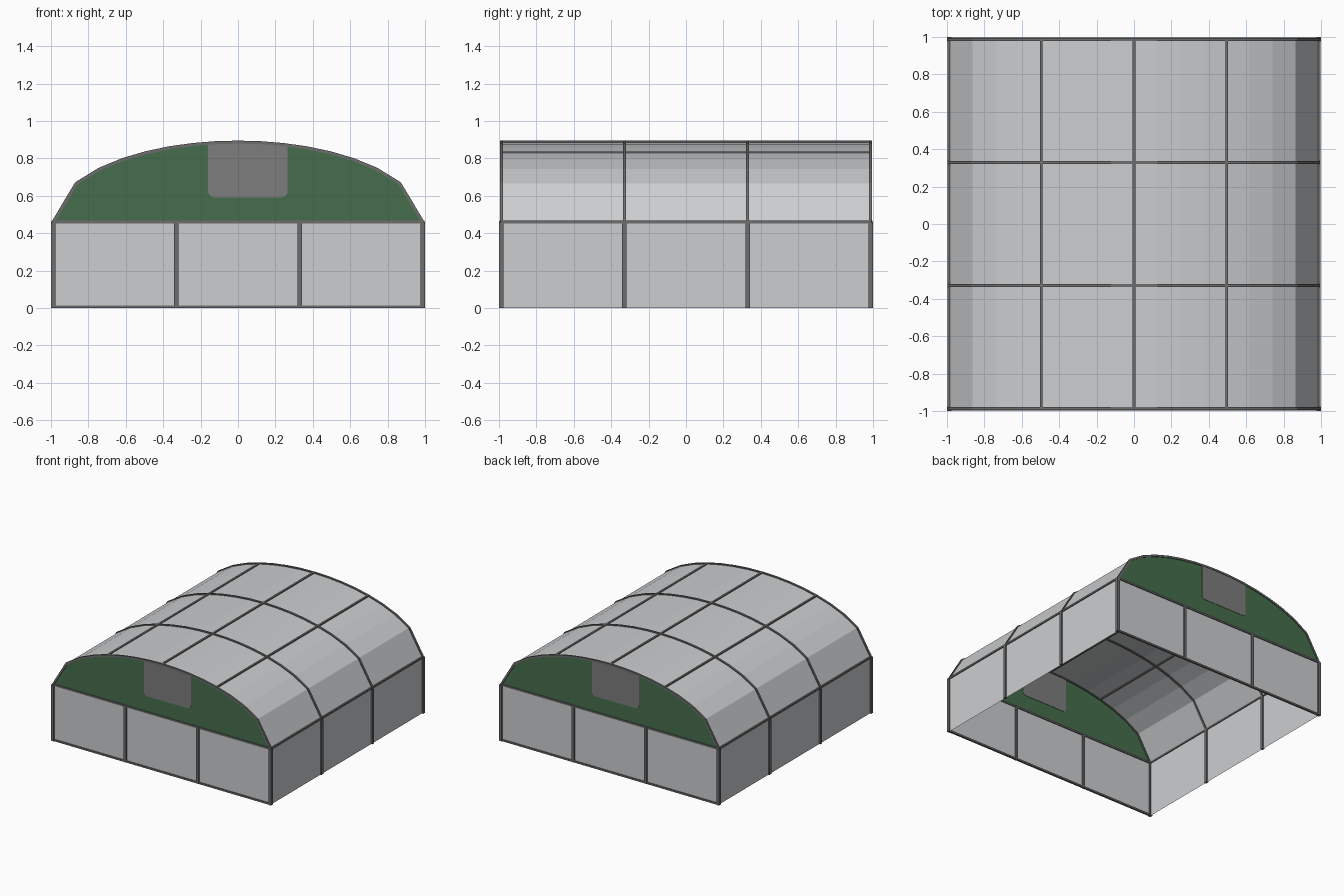
import bpy, bmesh, math

if "Cube" in bpy.data.objects:
    bpy.data.objects.remove(bpy.data.objects["Cube"])

A, H, RISE, N = 0.988, 0.46, 0.427, 16   # half width, eave height, roof rise, segments


def material(name, rgb):
    m = bpy.data.materials.new(name)
    m.diffuse_color = (*rgb, 1)
    m.use_nodes = True
    m.node_tree.nodes["Principled BSDF"].inputs["Base Color"].default_value = m.diffuse_color
    return m


SHEET = material("light grey sheet", (0.60, 0.615, 0.625))
GREEN = material("dark green", (0.062, 0.155, 0.073))
PATCH = material("mid grey", (0.205, 0.205, 0.205))
FRAME = material("dark grey frame", (0.155, 0.155, 0.155))


def make(name, mat, verts, faces):
    me = bpy.data.meshes.new(name)
    me.from_pydata(verts, [], faces)
    me.materials.append(mat)
    ob = bpy.data.objects.new(name, me)
    bpy.context.collection.objects.link(ob)
    return ob


def fix_normals(ob):
    bm = bmesh.new()
    bm.from_mesh(ob.data)
    bmesh.ops.recalc_face_normals(bm, faces=bm.faces)
    bm.to_mesh(ob.data)
    bm.free()


def box(name, mat, c, s):
    v = [(c[0] + i * s[0] / 2, c[1] + j * s[1] / 2, c[2] + k * s[2] / 2)
         for i in (-1, 1) for j in (-1, 1) for k in (-1, 1)]
    f = [(0, 1, 3, 2), (4, 6, 7, 5), (0, 4, 5, 1), (2, 3, 7, 6), (0, 2, 6, 4), (1, 5, 7, 3)]
    return make(name, mat, v, f)


# Half-ellipse roof profile with equal steps in x
profile = []
for i in range(N + 1):
    t = -1 + 2 * i / N
    profile.append((A * t, H + RISE * math.sqrt(max(0, 1 - t * t))))


def roof_z(x):
    for (xa, za), (xb, zb) in zip(profile, profile[1:]):
        if xa <= x <= xb:
            return za + (zb - za) * (x - xa) / (xb - xa)


# Roof skin
n = N + 1
make("roof_sheet", SHEET,
     [(x, -A, z) for x, z in profile] + [(x, A, z) for x, z in profile],
     [(i, i + 1, n + i + 1, n + i) for i in range(N)])

# Side and end wall sheets
for s, side in ((-1, "left"), (1, "right")):
    make(side + "_wall", SHEET,
         [(s * A, -s * A, 0), (s * A, s * A, 0), (s * A, s * A, H), (s * A, -s * A, H)],
         [(0, 1, 2, 3)])
for s, side in ((-1, "front"), (1, "back")):
    make(side + "_wall", SHEET,
         [(s * A, s * A, 0), (-s * A, s * A, 0), (-s * A, s * A, H), (s * A, s * A, H)],
         [(0, 1, 2, 3)])
    # Green gable above the wall
    order = profile if s > 0 else profile[::-1]
    make(side + "_gable", GREEN, [(x, s * A, z) for x, z in order], [tuple(range(n))])
    # Grey panel with rounded lower corners, reaching the roof line
    x0, x1, zb, r = -0.16, 0.265, 0.592, 0.03
    out = []
    for cx, a0 in ((x0 + r, 180), (x1 - r, 270)):
        for k in range(5):
            a = math.radians(a0 + 22.5 * k)
            out.append((cx + r * math.cos(a), zb + r + r * math.sin(a)))
    tops = [x1] + [x for x, z in reversed(profile) if x0 < x < x1] + [x0]
    out += [(x, roof_z(x)) for x in tops]
    m = len(out)
    v = [(-s * x, s * A + d, z) for d in (-0.003, 0.003) for x, z in out]
    f = [tuple(range(m)), tuple(range(m, 2 * m))]
    f += [(i, (i + 1) % m, m + (i + 1) % m, m + i) for i in range(m)]
    fix_normals(make(side + "_gable_panel", PATCH, v, f))


# Roof arches: square tube swept along the profile
def arch(name, y, t=0.008):
    v, f = [], []
    for i, (x, z) in enumerate(profile):
        a, b = profile[max(i - 1, 0)], profile[min(i + 1, N)]
        dx, dz = b[0] - a[0], b[1] - a[1]
        l = math.hypot(dx, dz)
        nx, nz = -dz / l, dx / l
        for o, d in ((1, -1), (1, 1), (-1, 1), (-1, -1)):
            v.append((x + nx * o * t, y + d * t, z + nz * o * t))
    for i in range(N):
        for k in range(4):
            j = (k + 1) % 4
            f.append((4 * i + k, 4 * i + j, 4 * i + 4 + j, 4 * i + 4 + k))
    f += [(0, 1, 2, 3), (4 * N + 3, 4 * N + 2, 4 * N + 1, 4 * N)]
    fix_normals(make(name, FRAME, v, f))


P = 0.33
for i, y in enumerate((-A + 0.002, -P, P, A - 0.002)):
    arch(f"roof_arch_{i + 1}", y)

# Lengthwise roof purlins and eave rails
for i, x in enumerate((-A / 2, 0, A / 2)):
    box(f"purlin_{i + 1}", FRAME, (x, 0, roof_z(x)), (0.016, 2 * A, 0.016))
for s, side in ((-1, "left"), (1, "right")):
    box(side + "_eave_rail", FRAME, (s * A, 0, H), (0.016, 2 * A, 0.014))
    # Side posts
    for y in (-P, P):
        box(side + "_post", FRAME, (s * A, y, H / 2), (0.02, 0.024, H))
    # Corner posts
    for y in (-A, A):
        box(side + "_corner_post", FRAME, (s * A, y, H / 2), (0.024, 0.024, H))

# End wall rails and posts
for s, side in ((-1, "front"), (1, "back")):
    for z in (0.007, H):
        box(side + "_rail", FRAME, (0, s * A, z), (2 * A, 0.016, 0.014))
    for x in (-P, P):
        box(side + "_post", FRAME, (x, s * A, H / 2), (0.022, 0.02, H))
